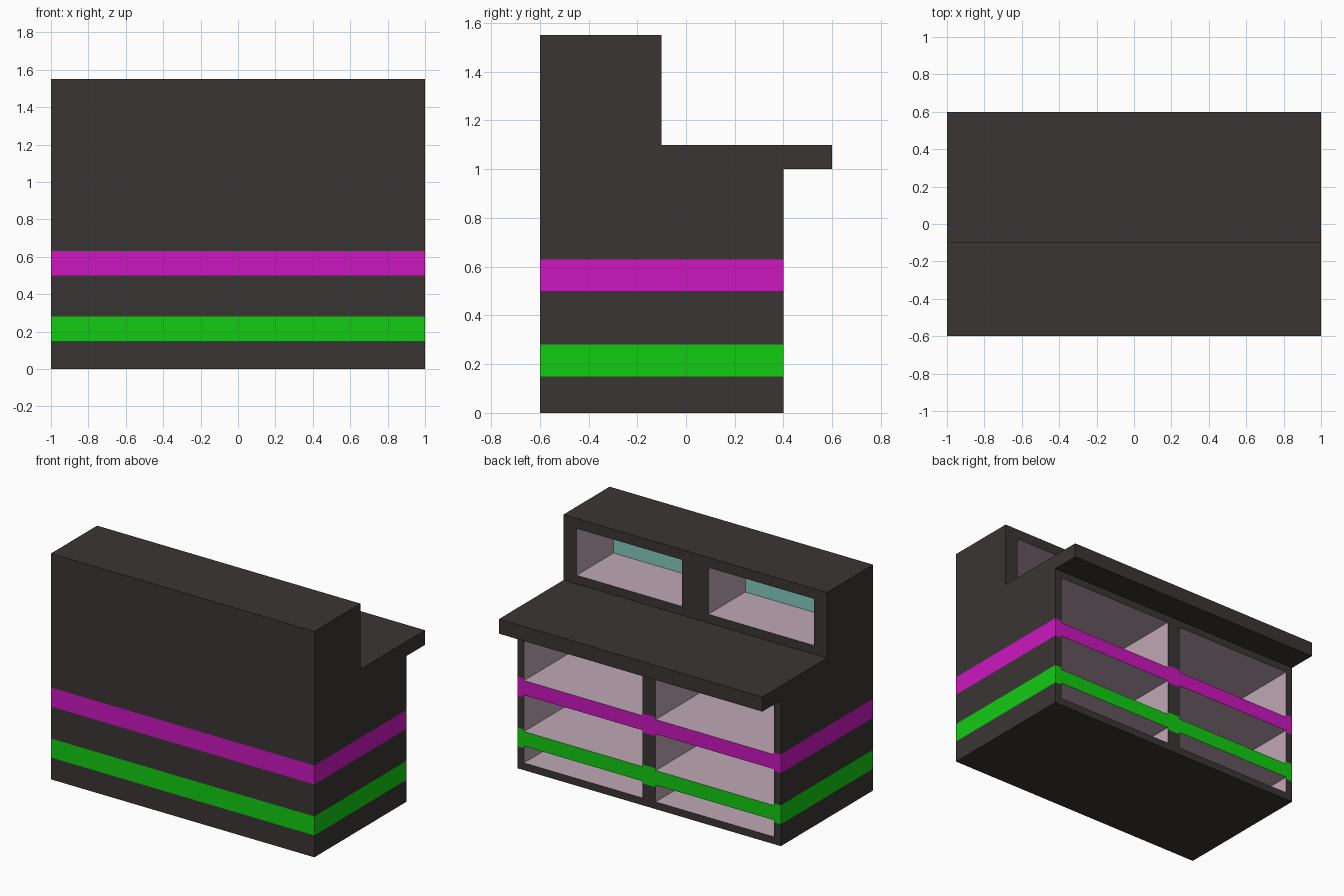
import bpy, bmesh
from mathutils import Vector

if "Cube" in bpy.data.objects:
    bpy.data.objects.remove(bpy.data.objects["Cube"])


def material(name, rgb):
    m = bpy.data.materials.new(name)
    m.diffuse_color = (*rgb, 1)
    m.use_nodes = True
    m.node_tree.nodes["Principled BSDF"].inputs["Base Color"].default_value = m.diffuse_color
    return m


MATS = [material("dark_body", (0.042, 0.036, 0.034)),
        material("green_band", (0.006, 0.60, 0.006)),
        material("magenta_band", (0.60, 0.009, 0.52)),
        material("lilac_lining", (0.52, 0.39, 0.46)),
        material("teal_backing", (0.23, 0.60, 0.51))]
DARK, GREEN, MAGENTA, LILAC, TEAL = range(5)


def make_object(name, bm):
    bmesh.ops.recalc_face_normals(bm, faces=bm.faces)
    me = bpy.data.meshes.new(name)
    bm.to_mesh(me)
    bm.free()
    for m in MATS:
        me.materials.append(m)
    ob = bpy.data.objects.new(name, me)
    bpy.context.collection.objects.link(ob)
    return ob


# Counter body: side profile (y, z) extruded across the width
profile = [(-.6, 0), (.4, 0), (.4, 1), (.6, 1), (.6, 1.1),
           (-.1, 1.1), (-.1, 1.55), (-.6, 1.55)]
bm = bmesh.new()
side = bm.faces.new([bm.verts.new((-1, y, z)) for y, z in profile])
ext = bmesh.ops.extrude_face_region(bm, geom=[side], use_keep_orig=True)
bmesh.ops.translate(bm, vec=(2, 0, 0),
                    verts=[v for v in ext["geom"] if isinstance(v, bmesh.types.BMVert)])

# Coloured bands: slice the body and paint the faces between the cuts
bands = [(.15, .28, GREEN), (.50, .63, MAGENTA)]
for low, high, _ in bands:
    for z in (low, high):
        bmesh.ops.bisect_plane(bm, geom=bm.verts[:] + bm.edges[:] + bm.faces[:],
                               plane_co=(0, 0, z), plane_no=(0, 0, 1))
for f in bm.faces:
    zc = f.calc_center_median().z
    for low, high, idx in bands:
        if low < zc < high:
            f.material_index = idx
body = make_object("counter_body", bm)

# Cubby holes on the staff side: lilac inside, teal backing, mirrored in x
BACK = -.5
# inner x, outer x, bottom z, top z, opening y
cubbies = [(.05, .95, .05, .165, .4), (.05, .95, .265, .515, .4),
           (.05, .95, .615, .95, .4), (.10, .90, 1.16, 1.48, -.1)]
bm = bmesh.new()
for x0, x1, z0, z1, y in cubbies:
    y1 = y + .05
    for s in (-1, 1):
        verts = bmesh.ops.create_cube(bm, size=1)["verts"]
        bmesh.ops.scale(bm, verts=verts, vec=(x1 - x0, y1 - BACK, z1 - z0))
        bmesh.ops.translate(bm, verts=verts,
                            vec=Vector((s * (x0 + x1), BACK + y1, z0 + z1)) / 2)
for f in bm.faces:
    f.material_index = TEAL if abs(f.calc_center_median().y - BACK) < 1e-4 else LILAC
cutter = make_object("cubby_cutter", bm)
cutter.hide_render = True

cut = body.modifiers.new("cubbies", 'BOOLEAN')
cut.operation = 'DIFFERENCE'
cut.solver = 'EXACT'
cut.object = cutter
bpy.context.view_layer.objects.active = body
bpy.ops.object.modifier_apply(modifier=cut.name)
bpy.data.objects.remove(cutter)
